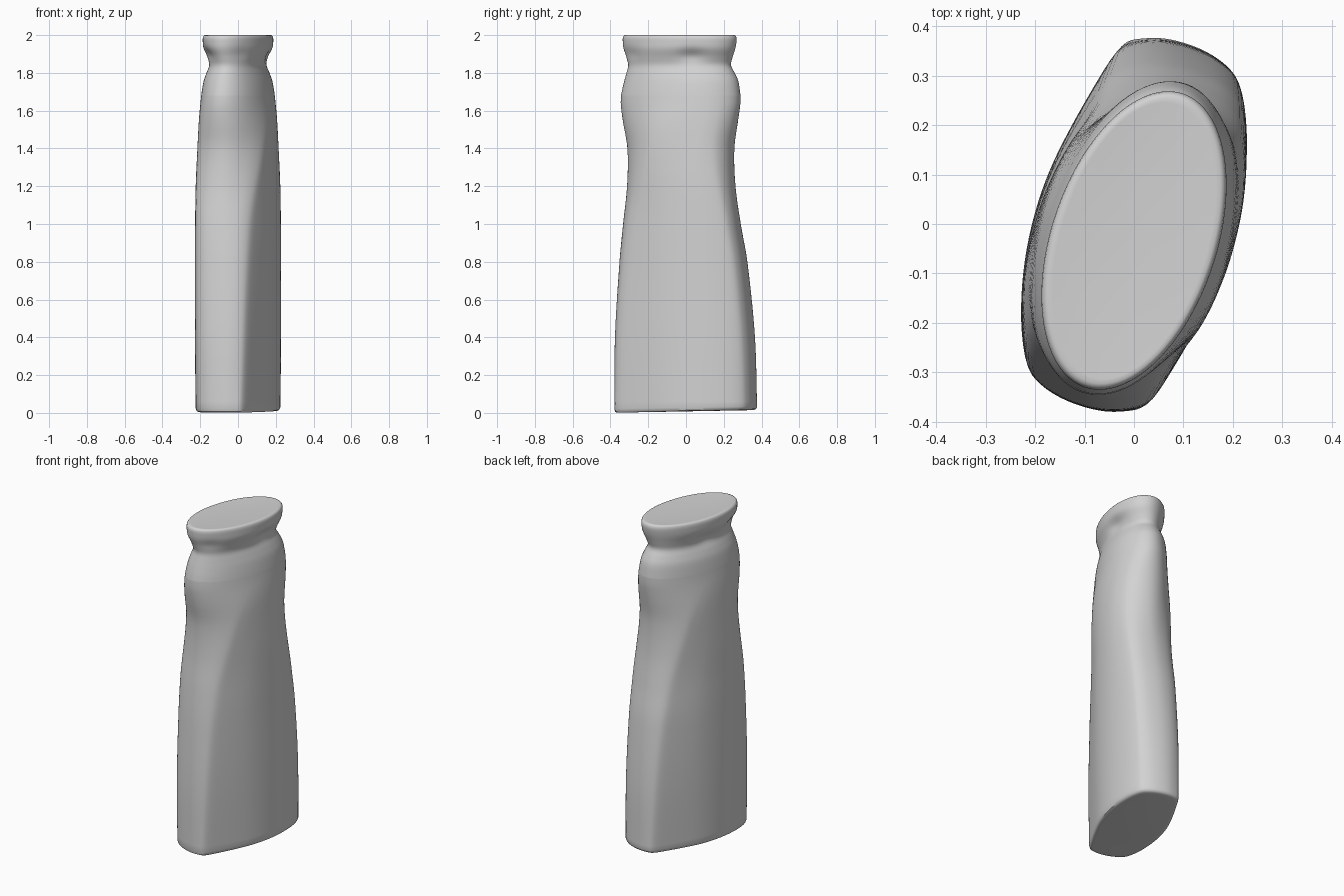
import bpy, bmesh, math
from mathutils import Vector

cube = bpy.data.objects.get("Cube")
if cube:
    bpy.data.objects.remove(cube, do_unlink=True)

grey = bpy.data.materials.new("light grey")
grey.use_nodes = True
COLOUR = (0.65, 0.65, 0.65, 1)
grey.diffuse_color = COLOUR
grey.node_tree.nodes["Principled BSDF"].inputs["Base Color"].default_value = COLOUR

N = 28  # samples along each broad panel and each end

# Half outlines (broad panel, then end) at the base, middle and waist;
# the other half is the same turned 180 degrees
BASE = ([(.022, -.374), (.075, -.288), (.13, -.193), (.175, -.105), (.205, -.02),
         (.223, .065), (.23, .15), (.226, .25), (.21, .308)],
        [(.21, .308), (.168, .342), (.12, .365), (.06, .38), (.01, .379), (-.022, .374)])
MIDDLE = ([(.072, -.275), (.13, -.185), (.175, -.1), (.205, -.01), (.222, .07),
           (.228, .15), (.222, .235)],
          [(.222, .235), (.185, .272), (.13, .298), (.07, .312), (0, .308),
           (-.045, .293), (-.072, .275)])
WAIST = ([(.132, -.185), (.165, -.12), (.192, -.04), (.208, .04), (.214, .11), (.206, .18)],
         [(.206, .18), (.175, .228), (.13, .262), (.07, .282), (.01, .276),
          (-.06, .245), (-.105, .212), (-.132, .185)])


def curve(xs, ys, x):
    """Smooth cubic through the points (xs, ys)."""
    x = min(max(x, xs[0]), xs[-1])
    i = max(k for k in range(len(xs) - 1) if xs[k] <= x)

    def slope(k):
        a, b = max(k - 1, 0), min(k + 1, len(xs) - 1)
        return (ys[b] - ys[a]) / (xs[b] - xs[a])
    h = xs[i + 1] - xs[i]
    t = (x - xs[i]) / h
    return ((2*t**3 - 3*t*t + 1) * ys[i] + (t**3 - 2*t*t + t) * h * slope(i)
            + (3*t*t - 2*t**3) * ys[i + 1] + (t**3 - t*t) * h * slope(i + 1))


def sample(points):
    ks = [0]
    for a, b in zip(points, points[1:]):
        ks.append(ks[-1] + math.dist(a, b))
    return [Vector([curve(ks, [p[c] for p in points], ks[-1] * i / N) for c in (0, 1)])
            for i in range(N)]


def unit(points):
    """Scale an outline so that it spans -1 to 1 both ways."""
    mx, my = max(p.x for p in points), max(p.y for p in points)
    return [Vector((p.x / mx, p.y / my)) for p in points]


def outline(panel, end):
    """Closed outline with slightly softened corners."""
    half = sample(panel) + sample(end)
    pts = half + [-p for p in half]
    for _ in range(3):
        pts = [(pts[i - 1] + p * 2 + pts[(i + 1) % len(pts)]) / 4 for i, p in enumerate(pts)]
    return unit(pts)


# Neck outline: a slanted oval, with points matched to the corners below
T1, T2 = -0.6, 0.4
angles = [T1 + (T2 - T1) * i / N for i in range(N)]
angles += [T2 + (math.pi + T1 - T2) * i / N for i in range(N)]
oval = [Vector((math.cos(t), math.sin(t + 0.38))) for t in angles]
oval = unit(oval + [-p for p in oval])

KEY_HEIGHTS = (0, 1.0, 1.4, 1.65)
KEYS = (outline(*BASE), outline(*MIDDLE), outline(*WAIST), oval)

# Height, half width, front edge, back edge
PROFILE = [(0, .224, -.38, .377), (.4, .228, -.376, .365), (.8, .228, -.352, .325),
           (1.0, .227, -.333, .29), (1.2, .224, -.312, .262), (1.4, .215, -.31, .256),
           (1.55, .207, -.335, .276), (1.65, .198, -.346, .289), (1.7, .192, -.34, .286),
           (1.76, .181, -.326, .276), (1.80, .167, -.315, .258), (1.84, .153, -.306, .238),
           (1.88, .163, -.317, .246), (1.93, .184, -.332, .261), (1.97, .187, -.335, .268),
           (2.0, .187, -.335, .268)]

# Pinches in the neck: centre, depth
DENTS = [(Vector((-.16, -.22, 1.9)), .016), (Vector((.17, .03, 1.89)), .016),
         (Vector((-.15, .0, 1.87)), .01), (Vector((.0, -.3, 1.9)), .008)]


def ring(z, inset=0.0, tilt=0.0):
    """Outline of the bottle at a height, drawn in by an inset."""
    zs, wide, front, back = zip(*PROFILE)
    sx = curve(zs, wide, z) - inset
    y0, y1 = curve(zs, front, z) + inset, curve(zs, back, z) - inset
    shape = unit([Vector([curve(KEY_HEIGHTS, [p[c] for p in pts], z) for c in (0, 1)])
                  for pts in zip(*KEYS)])
    out = []
    for p in shape:
        v = Vector((p.x * sx, (y0 + y1) / 2 + p.y * (y1 - y0) / 2, z))
        v.z += tilt * (v.y / .38)
        if 1.75 < z < 1.975:
            for c, depth in DENTS:
                d = v - c
                amount = depth * math.exp(-(d.x**2 + d.y**2) / .005 - d.z**2 / .0014)
                v -= Vector((v.x, v.y * .3, 0)).normalized() * amount
        out.append(v)
    return out


def loft(name, rings, cap_first=False, cap_last=False):
    bm = bmesh.new()
    loops = [[bm.verts.new(v) for v in r] for r in rings]
    n = len(loops[0])
    for a, b in zip(loops, loops[1:]):
        for i in range(n):
            j = (i + 1) % n
            bm.faces.new((a[i], a[j], b[j], b[i]))
    if cap_first:
        bm.faces.new(loops[0][::-1])
    if cap_last:
        bm.faces.new(loops[-1])
    mesh = bpy.data.meshes.new(name)
    bm.to_mesh(mesh)
    bm.free()
    mesh.materials.append(grey)
    obj = bpy.data.objects.new(name, mesh)
    bpy.context.collection.objects.link(obj)
    bpy.ops.object.select_all(action='DESELECT')
    obj.select_set(True)
    bpy.context.view_layer.objects.active = obj
    bpy.ops.object.shade_smooth_by_angle(angle=math.radians(40))


SEAM = 1.68
# Body: rounded bottom rim, then a flaring wall up to the seam
bottom = [ring(.008, .03, .007), ring(.009, .014, .008), ring(.014, .005, .008), ring(.028, 0, .006)]
wall = [ring(.06 + (SEAM - .06) * i / 44) for i in range(45)]
loft("bottle_body", bottom + wall, cap_first=True)

# Neck: shoulder, pinched groove and lip with a nearly flat lid
neck = [ring(SEAM + (1.98 - SEAM) * i / 26) for i in range(27)]
lip = [ring(1.991, .002), ring(1.997, .006), ring(2.0, .012), ring(2.0, .022), ring(1.999, .035)]
loft("neck_and_lid", neck + lip, cap_last=True)
